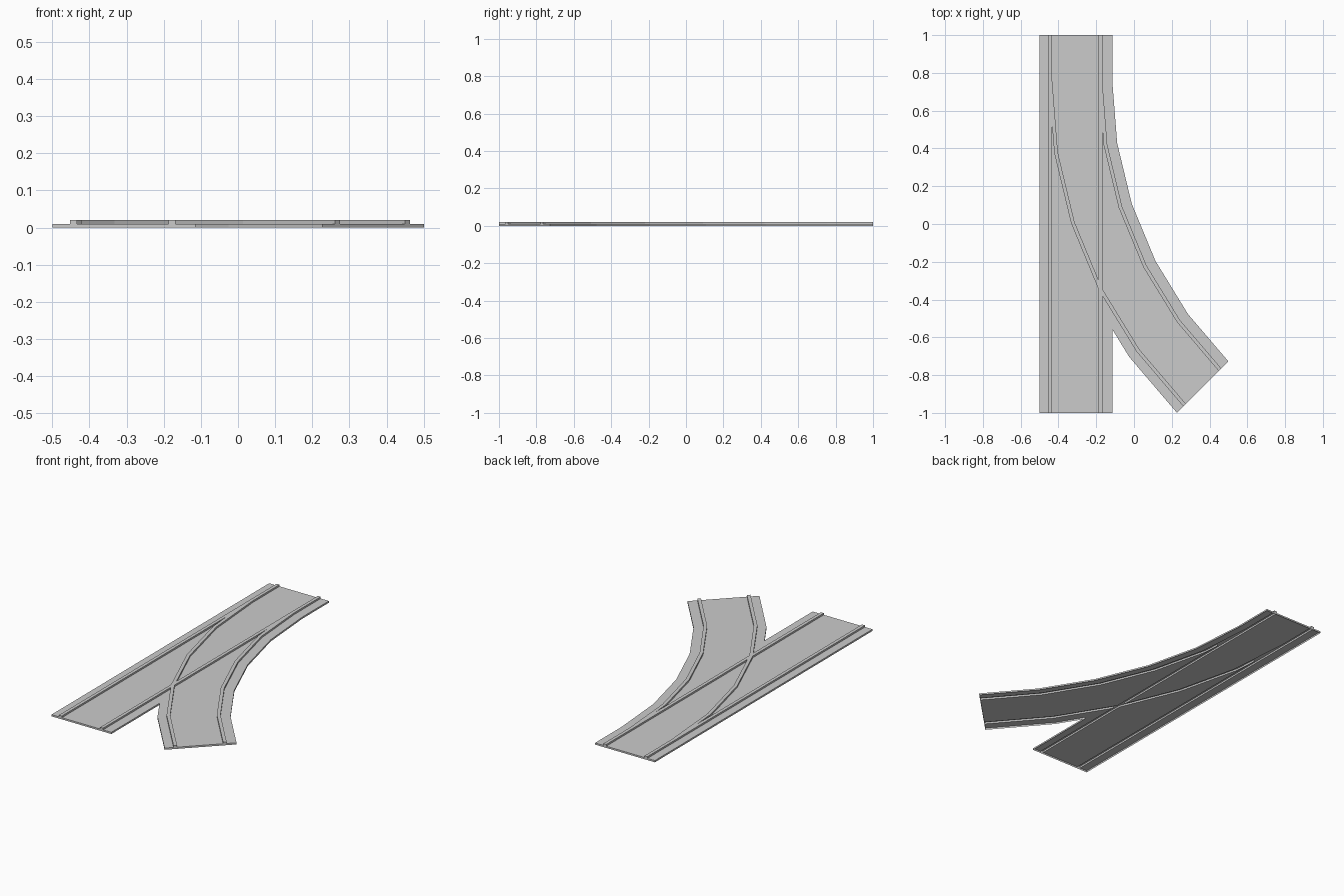
import bpy, bmesh, math
from mathutils import Vector
from mathutils.geometry import delaunay_2d_cdt

if "Cube" in bpy.data.objects:
    bpy.data.objects.remove(bpy.data.objects["Cube"])

BED_H, RAIL_H = 0.01, 0.02
CX, CY = 1.985, 0.757            # centre of the diverging curve
STEPS, SWEEP = 5, math.radians(45)
BED = (-0.5, -0.115)             # bed edges across the track
RAILS = [(-0.452, -0.433), (-0.187, -0.168)]


def straight(x0, x1):
    return [Vector(p) for p in ((x0, -1), (x1, -1), (x1, 1), (x0, 1))]


def curved(x0, x1):
    def arc(x):
        r = CX - x
        return [Vector((CX - r * math.cos(SWEEP * i / STEPS),
                        CY - r * math.sin(SWEEP * i / STEPS))) for i in range(STEPS + 1)]
    return arc(x0) + arc(x1)[::-1]


# Footprints: two beds first, then four rails
outlines = [straight(*BED), curved(*BED)]
for r in RAILS:
    outlines += [straight(*r), curved(*r)]

pts, loops = [], []
for o in outlines:
    loops.append(list(range(len(pts), len(pts) + len(o))))
    pts += o

# Overlay all footprints into one flat plan
verts, _, faces, _, _, origin = delaunay_2d_cdt(pts, [], loops, 1, 1e-5, True)
plan = []
for f, ids in zip(faces, origin):
    if ids:
        plan.append((list(f), RAIL_H if max(ids) > 1 else BED_H))
height = {}
for f, h in plan:
    for a, b in zip(f, f[1:] + f[:1]):
        height[(a, b)] = h


def build(name, level):
    """Open-bottomed shell: tops at this level plus walls down to lower neighbours."""
    bm = bmesh.new()
    cache = {}

    def v(i, z):
        if (i, z) not in cache:
            cache[(i, z)] = bm.verts.new((verts[i].x, verts[i].y, z))
        return cache[(i, z)]

    for f, h in plan:
        if h != level:
            continue
        bm.faces.new([v(i, h) for i in f])
        for a, b in zip(f, f[1:] + f[:1]):
            low = height.get((b, a), 0.0)
            if low < h:
                bm.faces.new([v(a, low), v(b, low), v(b, h), v(a, h)])
    bmesh.ops.dissolve_limit(bm, angle_limit=math.radians(1),
                             verts=bm.verts[:], edges=bm.edges[:])
    me = bpy.data.meshes.new(name)
    bm.to_mesh(me)
    bm.free()
    ob = bpy.data.objects.new(name, me)
    bpy.context.collection.objects.link(ob)


# Thin bed with the branch, and the raised rails
build("track_bed", BED_H)
build("rails", RAIL_H)
